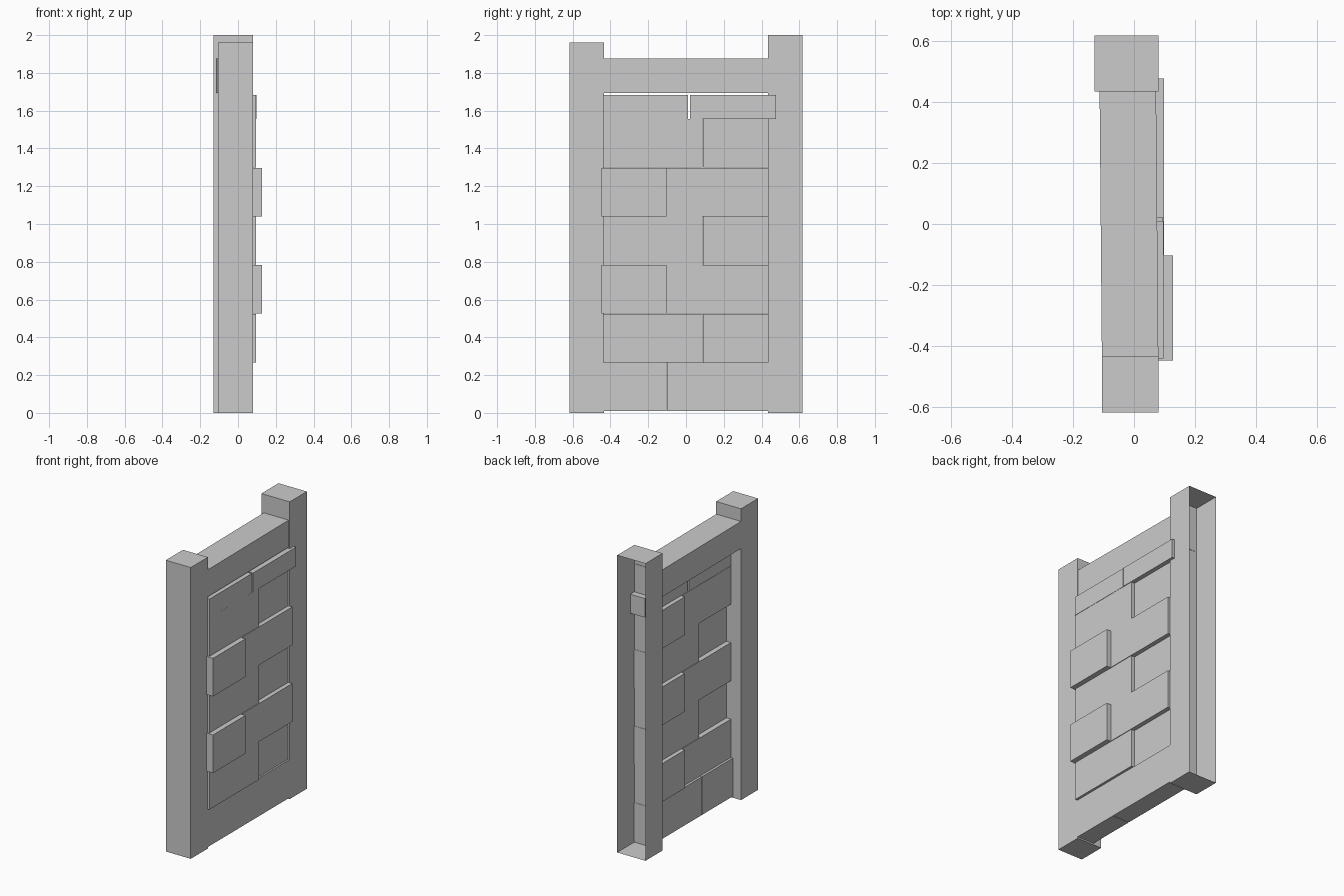
import bpy, bmesh
from mathutils import Vector

if "Cube" in bpy.data.objects:
    bpy.data.objects.remove(bpy.data.objects["Cube"])


def box(name, x, y, z, turn=0.0, open_face=None):
    """Box from three (min, max) ranges; open_face is the normal of a face to leave out."""
    bm = bmesh.new()
    bmesh.ops.create_cube(bm, size=1)
    if open_face:
        gone = [f for f in bm.faces if f.normal.dot(Vector(open_face)) > 0.9]
        bmesh.ops.delete(bm, geom=gone, context='FACES')
    size = Vector((x[1] - x[0], y[1] - y[0], z[1] - z[0]))
    bmesh.ops.scale(bm, vec=size, verts=bm.verts)
    mesh = bpy.data.meshes.new(name)
    bm.to_mesh(mesh)
    bm.free()
    obj = bpy.data.objects.new(name, mesh)
    obj.location = (sum(x) / 2, sum(y) / 2, sum(z) / 2)
    obj.rotation_euler.z = turn
    bpy.context.collection.objects.link(obj)
    return obj


# Posts: the taller one is hollow, open on its outer side
box("short_post", (-0.105, 0.08), (-0.617, -0.435), (0, 1.96))
box("tall_post", (-0.13, 0.08), (0.435, 0.617), (0, 2.0), open_face=(0, 1, 0))

# Top beam, very slightly skewed
box("top_beam", (-0.109, 0.076), (-0.438, 0.438), (1.693, 1.875), turn=0.0086)

# Stone courses: (start y, end y, front x) for the two blocks in each course
THICK = 0.125
ROW = 0.2577
wide_left = [(-0.44, 0.088, 0.095), (0.09, 0.433, 0.07)]
wide_right = [(-0.448, -0.104, 0.128), (-0.102, 0.437, 0.098)]
base = [(-0.437, -0.104, 0.08), (-0.101, 0.437, 0.08)]
cap = [(-0.44, 0.01, 0.096), (0.02, 0.477, 0.098)]
courses = [base, wide_left, wide_right, wide_left, wide_right, wide_left, cap]

for i, course in enumerate(courses):
    z0 = 0.01 + i * ROW
    z1 = z0 + (0.128 if course is cap else ROW - 0.001)
    for j, (y0, y1, front) in enumerate(course):
        box(f"stone_block_{i}_{j}", (front - THICK, front), (y0, y1), (z0, z1))
